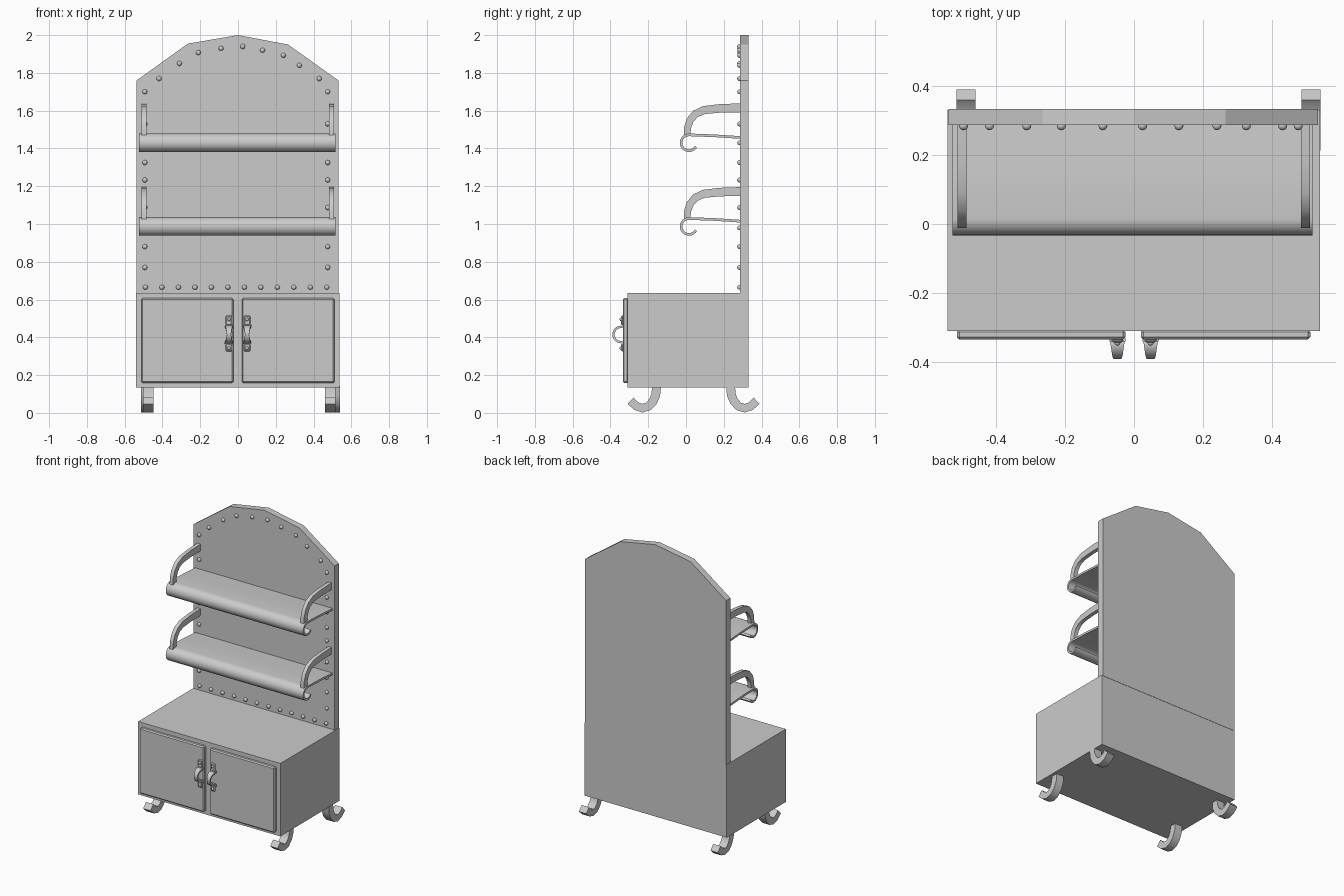
import bpy, bmesh, math
from mathutils import Vector, Matrix

if "Cube" in bpy.data.objects:
    bpy.data.objects.remove(bpy.data.objects["Cube"])

grey = bpy.data.materials.new("plain grey")
grey.use_nodes = True
COLOUR = (0.6, 0.6, 0.6, 1)
grey.diffuse_color = COLOUR
grey.node_tree.nodes["Principled BSDF"].inputs["Base Color"].default_value = COLOUR


def finish(name, bm, smooth=False):
    bmesh.ops.recalc_face_normals(bm, faces=bm.faces)
    mesh = bpy.data.meshes.new(name)
    bm.to_mesh(mesh)
    bm.free()
    mesh.materials.append(grey)
    obj = bpy.data.objects.new(name, mesh)
    bpy.context.collection.objects.link(obj)
    if smooth:
        bpy.ops.object.select_all(action="DESELECT")
        obj.select_set(True)
        bpy.context.view_layer.objects.active = obj
        bpy.ops.object.shade_smooth_by_angle(angle=math.radians(35))
    return obj


def box(name, x, y, z, bevel=0):
    bm = bmesh.new()
    bmesh.ops.create_cube(bm, size=1)
    for v in bm.verts:
        v.co = [r[0] + (c + 0.5) * (r[1] - r[0]) for c, r in zip(v.co, (x, y, z))]
    if bevel:
        bmesh.ops.bevel(bm, geom=bm.edges[:], offset=bevel, segments=1, affect="EDGES")
    return finish(name, bm)


def strip(name, path, thick, x, half_widths):
    """Sweep a bar along a (y, z) path; thickness runs from thick[0] to thick[1]."""
    bm = bmesh.new()
    rings = []
    last = len(path) - 1
    for i, p in enumerate(path):
        d = (Vector(path[min(i + 1, last)]) - Vector(path[max(i - 1, 0)])).normalized()
        side = Vector((-d.y, d.x)) * (thick[0] + (thick[1] - thick[0]) * i / last) / 2
        w = half_widths[i] if len(half_widths) > 1 else half_widths[0]
        ring = []
        for sx, s in ((-1, -1), (1, -1), (1, 1), (-1, 1)):
            q = Vector(p) + side * s
            ring.append(bm.verts.new((x + sx * w, q.x, q.y)))
        rings.append(ring)
    for a, b in zip(rings, rings[1:]):
        for k in range(4):
            bm.faces.new((a[k], a[(k + 1) % 4], b[(k + 1) % 4], b[k]))
    bm.faces.new(rings[0])
    bm.faces.new(rings[-1])
    return finish(name, bm, True)


def arc(cy, cz, r, start, end, steps):
    angles = [math.radians(start + (end - start) * i / steps) for i in range(steps + 1)]
    return [(cy + r * math.cos(a), cz + r * math.sin(a)) for a in angles]


def studs(name, points, y, radius):
    bm = bmesh.new()
    for x, z in points:
        bmesh.ops.create_uvsphere(bm, u_segments=12, v_segments=8, radius=radius,
                                  matrix=Matrix.Translation((x, y, z)))
    return finish(name, bm, True)


# Cabinet and its two doors
box("cabinet", (-0.54, 0.538), (-0.31, 0.33), (0.135, 0.635))
box("right_door", (-0.512, -0.025), (-0.334, -0.305), (0.158, 0.607), 0.007)
box("left_door", (0.02, 0.51), (-0.334, -0.305), (0.158, 0.607), 0.007)

# Back panel with faceted arched top
bm = bmesh.new()
outline = [(-0.537, 0.63), (0.532, 0.63), (0.532, 1.76), (0.265, 1.95),
           (0, 2.0), (-0.265, 1.955), (-0.537, 1.76)]
face = bm.faces.new([bm.verts.new((x, 0.286, z)) for x, z in outline])
new = bmesh.ops.extrude_face_region(bm, geom=[face])["geom"]
bmesh.ops.translate(bm, vec=(0, 0.046, 0),
                    verts=[g for g in new if isinstance(g, bmesh.types.BMVert)])
finish("back_panel", bm)

# Studs round the edge of the panel
rivets = [(-0.49 + 0.0873 * i, 0.665) for i in range(12)]
for z in (0.77, 0.88, 0.98, 1.087, 1.233, 1.325, 1.43, 1.53, 1.7):
    rivets += [(-0.493, z), (0.475, z)]
rivets += [(-0.418, 1.77), (-0.31, 1.85), (-0.21, 1.907), (-0.09, 1.93), (0.025, 1.94),
           (0.13, 1.92), (0.24, 1.893), (0.325, 1.84), (0.43, 1.77)]
studs("panel_studs", rivets, 0.284, 0.013)

# Rolled shelves and their arched side rails
for label, drop in (("upper", 0), ("lower", 0.443)):
    shelf = [(0.288, 1.458), (0.15, 1.467)] + arc(0.016, 1.43, 0.042, 90, 330, 16)
    strip(label + "_shelf", [(y, z - drop) for y, z in shelf], (0.014, 0.014), -0.004, [0.521])
    rail = [(0.288, 1.615), (0.18, 1.612), (0.095, 1.603), (0.05, 1.583),
            (0.022, 1.55), (0.008, 1.51), (0.006, 1.468)]
    for side, x in (("right", -0.497), ("left", 0.496)):
        strip(f"{label}_{side}_rail", [(y, z - drop) for y, z in rail], (0.047, 0.035), x, [0.013])

# Curled feet
foot = [(-0.156, 0.14), (-0.16, 0.095), (-0.175, 0.06), (-0.2, 0.034), (-0.23, 0.025),
        (-0.262, 0.035), (-0.294, 0.064)]
for name, x, back in (("front_right_foot", -0.475, False), ("front_left_foot", 0.489, False),
                      ("back_right_foot", -0.486, True), ("back_left_foot", 0.512, True)):
    path = [(0.08 - y if back else y, z) for y, z in foot]
    strip(name, path, (0.047, 0.045), x, [0.028])

# Door pulls: flared bows with pads and studs at both ends
for side, x in (("right", -0.048), ("left", 0.048)):
    bow = [(-0.334, 0.47)] + arc(-0.343, 0.415, 0.041, 80, 280, 12) + [(-0.334, 0.36)]
    widths = [0.011 + 0.012 * abs(i / 7 - 1) for i in range(len(bow))]
    strip(side + "_pull", bow, (0.012, 0.012), x, widths)
    for part, z0, z1 in (("upper", 0.462, 0.515), ("lower", 0.325, 0.368)):
        box(f"{side}_pull_{part}_pad", (x - 0.017, x + 0.017), (-0.343, -0.33), (z0, z1), 0.005)
    studs(side + "_pull_studs", [(x, 0.495), (x, 0.342)], -0.343, 0.009)
